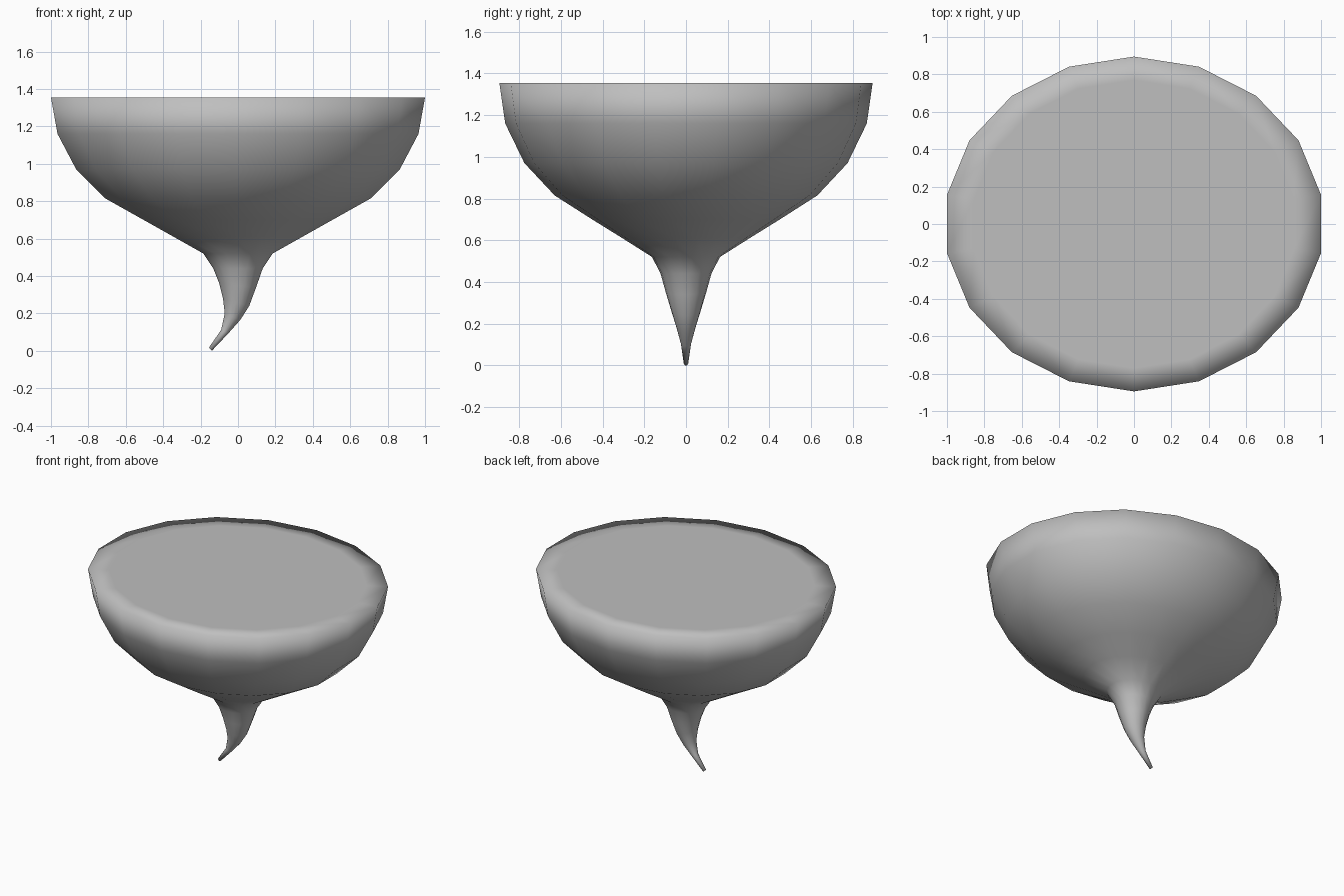
import bpy
import bmesh
from math import cos, sin, radians
from mathutils import Vector

cube = bpy.data.objects.get("Cube")
if cube:
    bpy.data.objects.remove(cube, do_unlink=True)

SIDES = 18
HALF = cos(radians(10))  # flat sides sit on +x and -x


def ring(bm, left, right, depth):
    """Oval ring spanning left to right (x, z points), with half-depth along y."""
    a, b = Vector((left[0], 0, left[1])), Vector((right[0], 0, right[1]))
    centre, across = (a + b) / 2, (b - a) / 2 / HALF
    verts = []
    for i in range(SIDES):
        t = radians(90 + i * 360 / SIDES)
        verts.append(bm.verts.new(centre + across * cos(t) + Vector((0, depth * sin(t), 0))))
    return verts


# Bulb: height, half-width, half-depth, from the cut top down to the neck
bulb = [
    (1.355, 0.855, 0.77),
    (1.355, 1.0, 0.895),
    (1.16, 0.965, 0.867),
    (0.97, 0.865, 0.775),
    (0.815, 0.71, 0.63),
    (0.70, 0.505, 0.45),
    (0.61, 0.345, 0.305),
    (0.52, 0.185, 0.163),
    (0.44, 0.132, 0.122),
]
# Curling root: left point, right point, half-depth
root = [
    ((-0.10, 0.36), (0.097, 0.34), 0.097),
    ((-0.08, 0.28), (0.06, 0.24), 0.07),
    ((-0.071, 0.20), (0.012, 0.165), 0.046),
    ((-0.09, 0.112), (-0.052, 0.093), 0.024),
    ((-0.155, 0.018), (-0.14, 0.0), 0.011),
]

bm = bmesh.new()
rings = [ring(bm, (-w, z), (w, z), d) for z, w, d in bulb]
rings += [ring(bm, *r) for r in root]
bm.faces.new(rings[0])
bm.faces.new(rings[-1])
for upper, lower in zip(rings, rings[1:]):
    for i in range(SIDES):
        j = (i + 1) % SIDES
        bm.faces.new((upper[i], lower[i], lower[j], upper[j]))
bmesh.ops.recalc_face_normals(bm, faces=bm.faces)
for face in bm.faces:
    face.smooth = True

mesh = bpy.data.meshes.new("halved_bulb_with_root")
bm.to_mesh(mesh)
bm.free()
body = bpy.data.objects.new("halved_bulb_with_root", mesh)
bpy.context.collection.objects.link(body)

# Plain grey over the whole body
grey = bpy.data.materials.new("plain_grey")
grey.use_nodes = True
colour = (0.52, 0.52, 0.52, 1)
grey.diffuse_color = colour
grey.node_tree.nodes["Principled BSDF"].inputs["Base Color"].default_value = colour
mesh.materials.append(grey)
